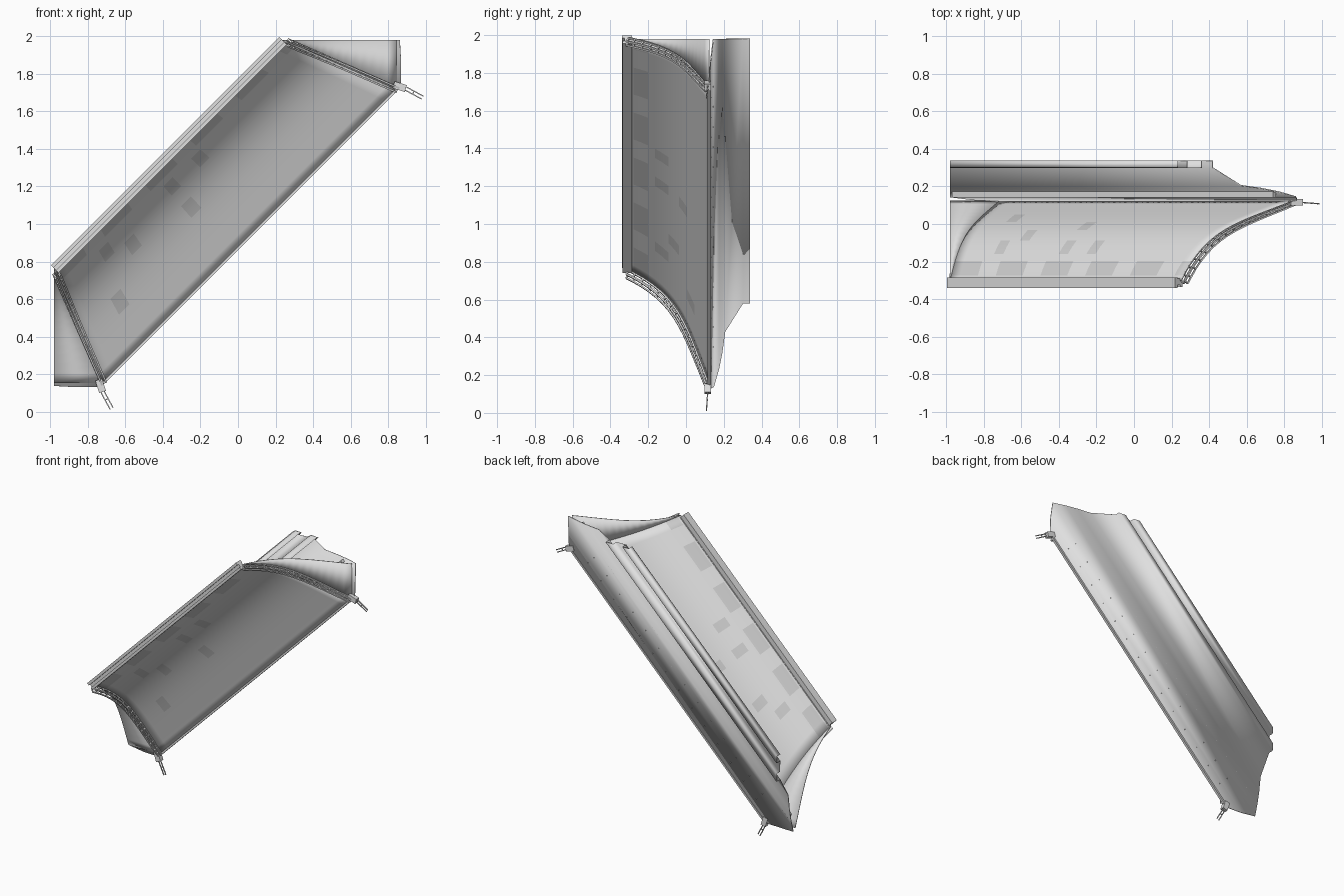
import bpy, bmesh, math, random
from mathutils import Vector

if "Cube" in bpy.data.objects:
    bpy.data.objects.remove(bpy.data.objects["Cube"])

random.seed(4)
R2 = math.sqrt(2)
MID = 0.707  # middle of the long, 45 degree axis


def material(name, g):
    m = bpy.data.materials.new(name)
    m.diffuse_color = (g, g, g, 1)
    m.use_nodes = True
    m.node_tree.nodes["Principled BSDF"].inputs["Base Color"].default_value = m.diffuse_color
    return m


GREY = material("light grey", 0.74)
PATCH = material("patch grey", 0.6)


def P(u, v, y):
    """u runs along the slope, v across it (down to the right), y is depth."""
    return Vector(((u + v) / R2, y, (u - v) / R2))


def finish(name, bm, mats=(GREY,), thick=0, smooth=False):
    bmesh.ops.recalc_face_normals(bm, faces=bm.faces)
    me = bpy.data.meshes.new(name)
    bm.to_mesh(me)
    bm.free()
    ob = bpy.data.objects.new(name, me)
    bpy.context.collection.objects.link(ob)
    for m in mats:
        me.materials.append(m)
    if thick:
        mod = ob.modifiers.new("thickness", 'SOLIDIFY')
        mod.thickness = thick
        mod.offset = 0
    if smooth:
        bpy.context.view_layer.objects.active = ob
        ob.select_set(True)
        bpy.ops.object.shade_smooth_by_angle(angle=math.radians(25))
        ob.select_set(False)
    return ob


def hexa(bm, c):
    vs = [bm.verts.new(p) for p in c]
    for f in ((0, 1, 2, 3), (4, 5, 6, 7), (0, 1, 5, 4),
              (1, 2, 6, 5), (2, 3, 7, 6), (3, 0, 4, 7)):
        bm.faces.new([vs[i] for i in f])


def block(bm, u0, u1, v0, v1, y0, y1):
    """Box aligned to the slope."""
    hexa(bm, [P(u, v, y) for u in (u0, u1)
              for v, y in ((v0, y0), (v1, y0), (v1, y1), (v0, y1))])


def beam(bm, a, b, w, h):
    """Rectangular bar from a to b; w lies in the x-z plane, h is the other way."""
    d = (b - a).normalized()
    s = d.cross(Vector((0, 1, 0)))
    if s.length < 1e-4:
        s = Vector((1, 0, 0))
    s = s.normalized() * w / 2
    t = d.cross(s).normalized() * h / 2
    hexa(bm, [p + k for p in (a, b) for k in (s + t, t - s, -s - t, s - t)])


# Concave front sheet, wider at the keel than at the top
V0, V1 = -1.22, -0.615


def curve(t):
    k = 1 - t
    return V0 + (V1 - V0) * t, 0.122 - 0.422 * (0.53 * k + 0.47 * k ** 5)


def half(t):
    return 0.87 + 0.235 * t


bm = bmesh.new()
NR, NC = 16, 26
ts = [(i / NR) ** 1.4 for i in range(NR + 1)]
grid = [[bm.verts.new(P(MID + half(t) * (2 * j / NC - 1), *curve(t)))
         for j in range(NC + 1)] for t in ts]
spots = {(random.randrange(4, 11) // 2, random.randrange(2, 24)) for _ in range(7)}
for i in range(NR):
    for j in range(NC):
        f = bm.faces.new((grid[i][j], grid[i][j + 1],
                          grid[i + 1][j + 1], grid[i + 1][j]))
        top_band = 1 <= i < 3 and j % 5 < 3
        f.material_index = int(top_band or (i // 2, j) in spots)
finish("front_sheet", bm, (GREY, PATCH), 0.006, True)

# End skirts: the lower one runs level to the left, the upper one straight up
for s, side in ((-1, "lower"), (1, "upper")):
    bm = bmesh.new()
    pairs = []
    for t in ts:
        p = P(MID + s * half(t), *curve(t))
        q = Vector((-0.98, p.y, p.z)) if s < 0 else Vector((p.x, p.y, 1.98))
        pairs.append((bm.verts.new(p), bm.verts.new(q)))
    for a, b in zip(pairs, pairs[1:]):
        bm.faces.new((a[0], a[1], b[1], b[0]))
    finish(side + "_skirt", bm, thick=0.006, smooth=True)

# Folded back panel with two raised ridges, ends cut vertical and level
PROFILE = [(-0.61, 0.124), (-0.70, 0.13), (-0.79, 0.145), (-0.856, 0.172),
           (-0.92, 0.19), (-0.997, 0.205),
           (-1.103, 0.30), (-1.103, 0.337), (-1.145, 0.337), (-1.145, 0.30),
           (-1.20, 0.30), (-1.20, 0.337), (-1.235, 0.337), (-1.235, 0.30)]


def panel_half(v):
    return min(2.093 + v, 0.523 - v)


bm = bmesh.new()
rows = [[bm.verts.new(P(MID + s * panel_half(v), v, y)) for s in (-1, 1)]
        for v, y in PROFILE]
for a, b in zip(rows, rows[1:]):
    bm.faces.new((a[0], a[1], b[1], b[0]))
finish("back_panel", bm, thick=0.006, smooth=True)

# Top rail made of two bars joined by a recessed web
bm = bmesh.new()
L0, L1 = MID - 0.86, MID + 0.86
block(bm, L0, L1, -1.257, -1.238, -0.34, -0.285)
block(bm, L0, L1, -1.218, -1.20, -0.335, -0.285)
block(bm, L0, L1, -1.238, -1.218, -0.325, -0.29)
finish("top_rail", bm)

# Keel strip and inner stringer
bm = bmesh.new()
block(bm, MID - 1.105, MID + 1.105, -0.622, -0.609, 0.114, 0.132)
finish("keel_strip", bm)
bm = bmesh.new()
block(bm, MID - 1.21, MID + 1.21, -0.868, -0.848, 0.14, 0.172)
finish("inner_stringer", bm)

# Rivets in two rows on the back panel
bm = bmesh.new()
for v, y in ((-0.68, 0.129), (-0.76, 0.140)):
    for k in range(14):
        u = MID + (k - 6.5) * 0.15
        block(bm, u - 0.002, u + 0.002, v - 0.002, v + 0.002, y + 0.001, y + 0.006)
finish("rivets", bm)


# Ladder ribs, clamps and prongs at both ends
def rib_point(s, t, off, du):
    v, y = curve(t)
    v2, y2 = curve(min(t + 0.01, 1.0))
    v1, y1 = curve(max(t - 0.01, 0.0))
    n = Vector((y2 - y1, v1 - v2)).normalized() * off
    return P(MID + s * (half(t) + du), v + n.x, y + n.y)


for s, side in ((-1, "lower"), (1, "upper")):
    bm = bmesh.new()
    N = 15
    tr = [(i / N) ** 1.3 for i in range(N + 1)]
    for du in (-0.012, 0.016):
        inner = [rib_point(s, t, 0.007, du) for t in tr]
        outer = [rib_point(s, t, 0.036 - 0.016 * t, du) for t in tr]
        for line in (inner, outer):
            for a, b in zip(line, line[1:]):
                beam(bm, a, b, 0.010, 0.008)
        for a, b in zip(inner, outer):
            beam(bm, a, b, 0.008, 0.008)
    finish(side + "_rib", bm)

    start = P(MID + s * 1.112, -0.645, 0.115)
    mid = P(MID + s * 1.143, -0.585, 0.115)
    tip = P(MID + s * 1.172, -0.488, 0.108)
    bm = bmesh.new()
    beam(bm, start, mid, 0.038, 0.034)
    finish(side + "_clamp", bm)
    bm = bmesh.new()
    d = (tip - mid).normalized().cross(Vector((0, 1, 0))) * 0.009
    for k in (-1, 1):
        beam(bm, mid + d * k, tip + d * k, 0.006, 0.006)
    beam(bm, mid.lerp(tip, 0.45) - d, mid.lerp(tip, 0.45) + d, 0.006, 0.006)
    finish(side + "_prongs", bm)
